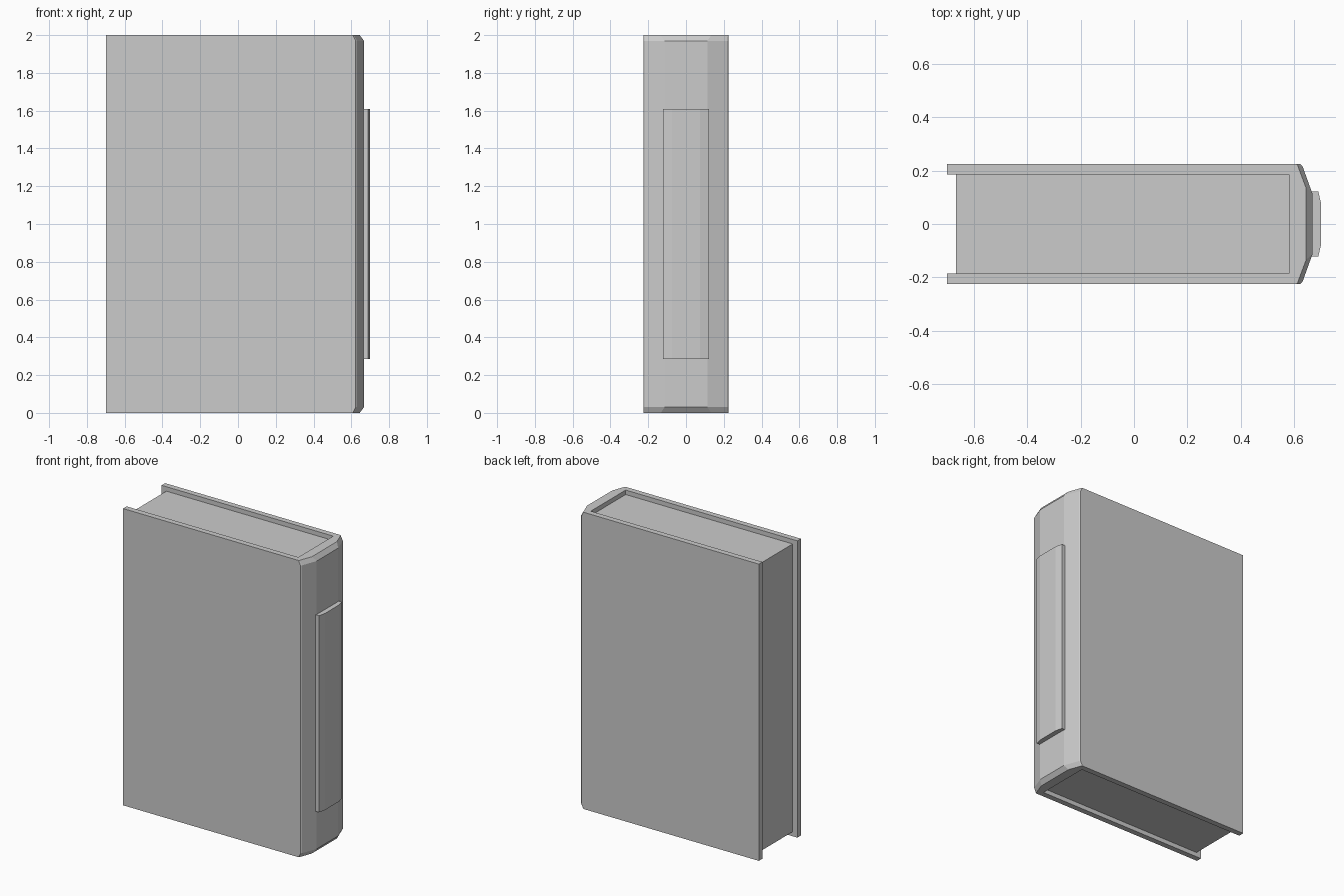
import bpy, bmesh

if "Cube" in bpy.data.objects:
    bpy.data.objects.remove(bpy.data.objects["Cube"])


def loft(name, sections):
    """Closed solid from (z, half profile) sections, mirrored across y = 0."""
    bm = bmesh.new()
    rings = []
    for z, half in sections:
        outline = half + [(x, -y) for x, y in reversed(half)]
        rings.append([bm.verts.new((x, y, z)) for x, y in outline])
    n = len(rings[0])
    for a, b in zip(rings, rings[1:]):
        for i in range(n):
            j = (i + 1) % n
            bm.faces.new((a[i], a[j], b[j], b[i]))
    bm.faces.new(list(reversed(rings[0])))
    bm.faces.new(rings[-1])
    bmesh.ops.recalc_face_normals(bm, faces=bm.faces)
    mesh = bpy.data.meshes.new(name)
    bm.to_mesh(mesh)
    bm.free()
    obj = bpy.data.objects.new(name, mesh)
    bpy.context.collection.objects.link(obj)
    return obj


# Cover: U-shaped boards and spine, spine bevelled at both ends
inner = [(0.58, 0.186), (-0.70, 0.186), (-0.70, 0.224)]
end = inner + [(0.608, 0.224), (0.612, 0.219), (0.644, 0.133)]
middle = inner + [(0.623, 0.224), (0.630, 0.217), (0.667, 0.114)]
loft("cover", [(0, end), (0.03, middle), (1.97, middle), (2, end)])

# Page block, recessed between the boards
pages = [(-0.665, 0.186), (0.58, 0.186)]
loft("pages", [(0.03, pages), (1.97, pages)])

# Raised plate on the spine
plate = [(0.655, 0.122), (0.689, 0.122), (0.70, 0.075)]
loft("spine_plate", [(0.285, plate), (1.61, plate)])
